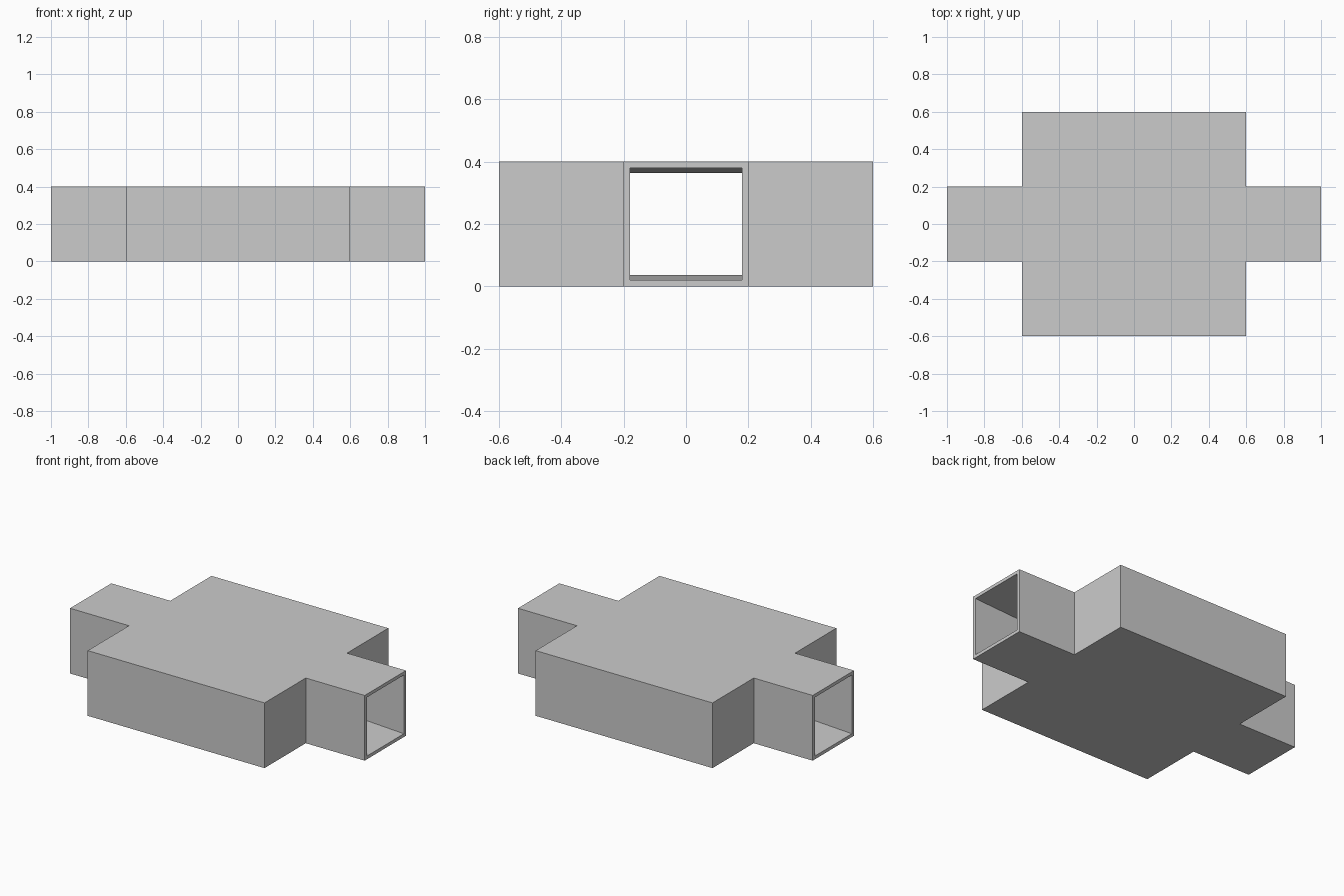
import bpy, bmesh

if "Cube" in bpy.data.objects:
    bpy.data.objects.remove(bpy.data.objects["Cube"])

C = 0.4  # cell size of the floor plan
cells = [(i, j) for i in range(-2, 3) for j in range(-1, 2) if abs(i) < 2 or j == 0]

bm = bmesh.new()


def quad(*pts):
    bm.faces.new([bm.verts.new(p) for p in pts])


for i, j in cells:
    x0, x1, y0, y1 = (i - .5) * C, (i + .5) * C, (j - .5) * C, (j + .5) * C
    # floor and roof panels
    quad((x0, y0, 0), (x0, y1, 0), (x1, y1, 0), (x1, y0, 0))
    quad((x0, y0, C), (x1, y0, C), (x1, y1, C), (x0, y1, C))
    # outer walls, leaving both passage ends open
    sides = {(0, -1): ((x0, y0), (x1, y0)), (1, 0): ((x1, y0), (x1, y1)),
             (0, 1): ((x1, y1), (x0, y1)), (-1, 0): ((x0, y1), (x0, y0))}
    for (dx, dy), (a, b) in sides.items():
        if (i + dx, j + dy) not in cells and abs(i + dx) < 3:
            quad((*a, 0), (*b, 0), (*b, C), (*a, C))

bmesh.ops.remove_doubles(bm, verts=bm.verts, dist=1e-4)
mesh = bpy.data.meshes.new("room_shell")
bm.to_mesh(mesh)
bm.free()
room = bpy.data.objects.new("room_shell", mesh)
bpy.context.collection.objects.link(room)

# wall thickness, inwards
wall = room.modifiers.new("wall_thickness", 'SOLIDIFY')
wall.thickness = 0.02
wall.offset = -1
wall.use_even_offset = True
